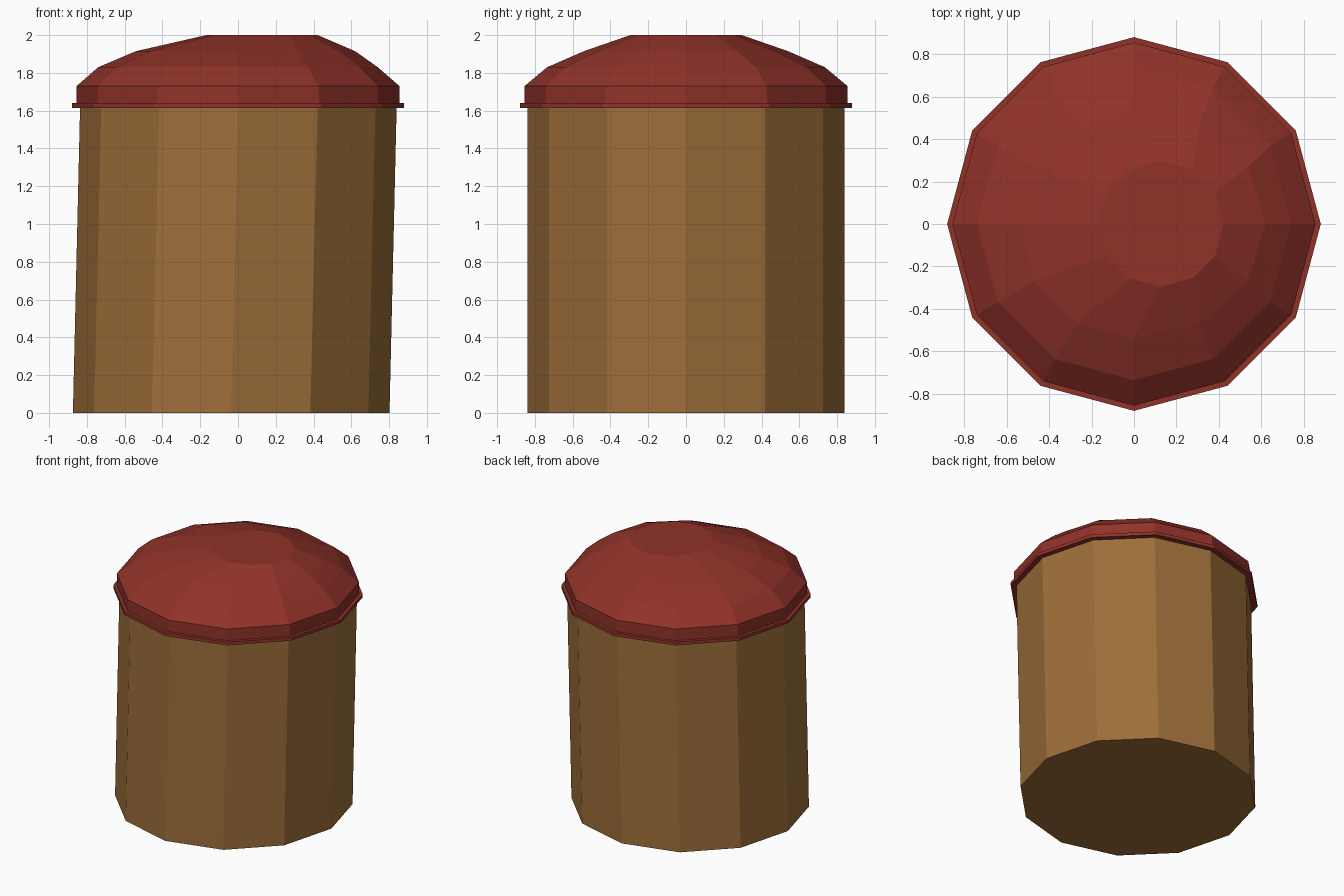
import bpy, bmesh, math

if "Cube" in bpy.data.objects:
    bpy.data.objects.remove(bpy.data.objects["Cube"])

SIDES = 12


def material(name, rgb):
    m = bpy.data.materials.new(name)
    m.diffuse_color = (*rgb, 1.0)
    m.use_nodes = True
    m.node_tree.nodes["Principled BSDF"].inputs["Base Color"].default_value = m.diffuse_color
    return m


def lofted(name, rings, mat):
    """Closed loft through rings of (z, left radius, right radius, y radius, x offset)."""
    bm = bmesh.new()
    loops = []
    for z, left, right, ry, ox in rings:
        loop = []
        for i in range(SIDES):
            a = 2 * math.pi * i / SIDES
            c, s = math.cos(a), math.sin(a)
            loop.append(bm.verts.new((ox + c * (right if c > 0 else left), ry * s, z)))
        loops.append(loop)
    for low, high in zip(loops, loops[1:]):
        for i in range(SIDES):
            j = (i + 1) % SIDES
            bm.faces.new((low[i], low[j], high[j], high[i]))
    bm.faces.new(list(reversed(loops[0])))
    bm.faces.new(loops[-1])
    bmesh.ops.recalc_face_normals(bm, faces=bm.faces)
    mesh = bpy.data.meshes.new(name)
    bm.to_mesh(mesh)
    bm.free()
    mesh.materials.append(mat)
    obj = bpy.data.objects.new(name, mesh)
    bpy.context.collection.objects.link(obj)
    return obj


brown = material("warm brown", (0.34, 0.157, 0.042))
red = material("dark red", (0.28, 0.032, 0.022))

# Slightly leaning barrel body
lofted("body", [
    (0.0, 0.838, 0.838, 0.838, -0.036),
    (1.625, 0.838, 0.838, 0.838, 0.002),
], brown)

# Lid: thin flange, upright band, then a dome with an off-centre flat top
lofted("lid", [
    (1.615, 0.88, 0.88, 0.88, 0.0),
    (1.64, 0.88, 0.88, 0.88, 0.0),
    (1.64, 0.855, 0.855, 0.855, 0.0),
    (1.73, 0.855, 0.855, 0.855, 0.0),
    (1.83, 0.74, 0.74, 0.735, 0.0),
    (1.915, 0.54, 0.62, 0.54, 0.0),
    (2.0, 0.295, 0.295, 0.295, 0.127),
], red)
